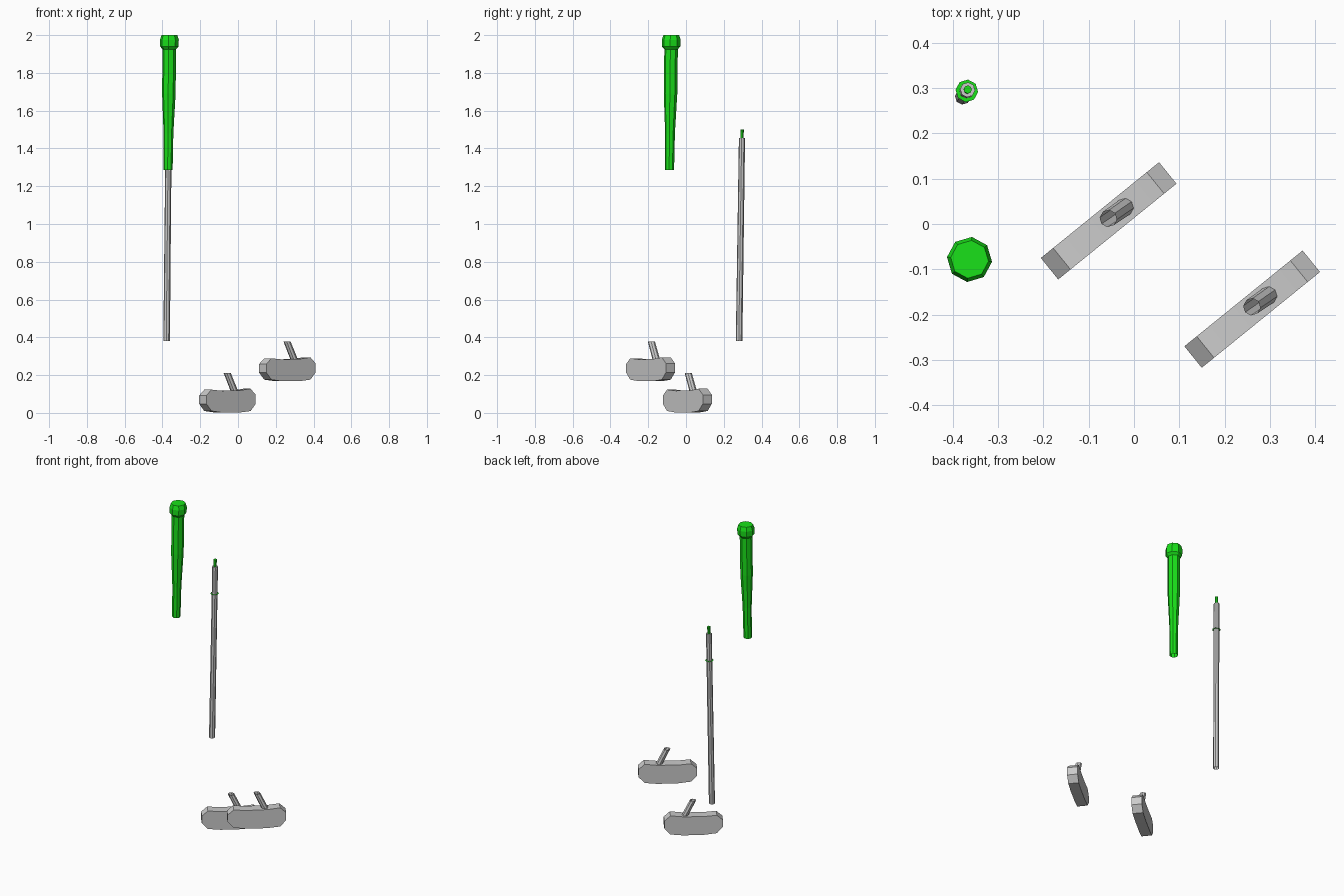
import bpy
import bmesh
from math import cos, sin, pi, radians
from mathutils import Vector, Matrix

if "Cube" in bpy.data.objects:
    bpy.data.objects.remove(bpy.data.objects["Cube"])

TURN = radians(39)
SIDES = 8

green = bpy.data.materials.new("green")
green.diffuse_color = (0.01, 0.75, 0.01, 1)
green.use_nodes = True
green.node_tree.nodes["Principled BSDF"].inputs["Base Color"].default_value = green.diffuse_color


def finish(bm, name, mat=None):
    bmesh.ops.recalc_face_normals(bm, faces=bm.faces)
    mesh = bpy.data.meshes.new(name)
    bm.to_mesh(mesh)
    bm.free()
    obj = bpy.data.objects.new(name, mesh)
    bpy.context.collection.objects.link(obj)
    if mat:
        mesh.materials.append(mat)
    return obj


def tube(name, low, high, profile, cap_top=False, mat=None):
    """Eight-sided leaning tube; profile is (z, radius), axis runs low to high."""
    low, high = Vector(low), Vector(high)
    bm = bmesh.new()
    rings = []
    for z, r in profile:
        c = low.lerp(high, (z - low.z) / (high.z - low.z))
        rings.append([bm.verts.new((c.x + r * cos(TURN + 2 * pi * i / SIDES),
                                    c.y + r * sin(TURN + 2 * pi * i / SIDES), z))
                      for i in range(SIDES)])
    for a, b in zip(rings, rings[1:]):
        for i in range(SIDES):
            j = (i + 1) % SIDES
            bm.faces.new((a[i], a[j], b[j], b[i]))
    if cap_top:
        bm.faces.new(rings[-1])
    return finish(bm, name, mat)


def club_head(name, loc):
    """Rounded block extruded from its face outline, turned on the ground."""
    outline = [(-0.168, 0.048), (-0.133, 0.010), (-0.06, 0.002), (0.06, 0.002),
               (0.133, 0.010), (0.168, 0.048), (0.168, 0.096), (0.133, 0.128),
               (0.06, 0.119), (-0.06, 0.117), (-0.133, 0.123), (-0.168, 0.092)]
    bm = bmesh.new()
    face = bm.faces.new([bm.verts.new((u, -0.0305, z)) for u, z in outline])
    ext = bmesh.ops.extrude_face_region(bm, geom=[face])
    verts = [v for v in ext["geom"] if isinstance(v, bmesh.types.BMVert)]
    bmesh.ops.translate(bm, vec=(0, 0.061, 0), verts=verts)
    bmesh.ops.transform(bm, verts=bm.verts,
                        matrix=Matrix.Translation(loc) @ Matrix.Rotation(TURN, 4, 'Z'))
    obj = finish(bm, name)
    bpy.context.view_layer.objects.active = obj
    obj.select_set(True)
    bpy.ops.object.shade_smooth_by_angle(angle=radians(30))
    obj.select_set(False)


# Grip with flared cap
tube("grip", (-0.370, -0.087, 1.285), (-0.363, -0.078, 2.0),
     [(1.285, 0.024), (1.48, 0.026), (1.69, 0.036), (1.925, 0.036),
      (1.94, 0.049), (1.975, 0.050), (2.0, 0.042)], True, green)

# Shaft, its top tip and the flat collar
bottom, top = (-0.378, 0.281, 0.38), (-0.367, 0.297, 1.5)
tube("shaft", bottom, top, [(0.38, 0.0175), (1.456, 0.0165), (1.456, 0.009)])
tube("shaft_tip", bottom, top, [(1.456, 0.009), (1.5, 0.009)], True, green)
tube("shaft_collar", bottom, top, [(1.286, 0.0165), (1.286, 0.025)], False, green)

# Two heads, each with a leaning open socket
for i, (x, y, z) in enumerate([(-0.056, 0.007, 0.0), (0.261, -0.188, 0.166)], 1):
    club_head(f"club_head_{i}", (x, y, z))
    tube(f"socket_{i}", (x + 0.041, y + 0.034, z + 0.105), (x - 0.001, y + 0.005, z + 0.211),
         [(z + 0.105, 0.020), (z + 0.211, 0.019)])
